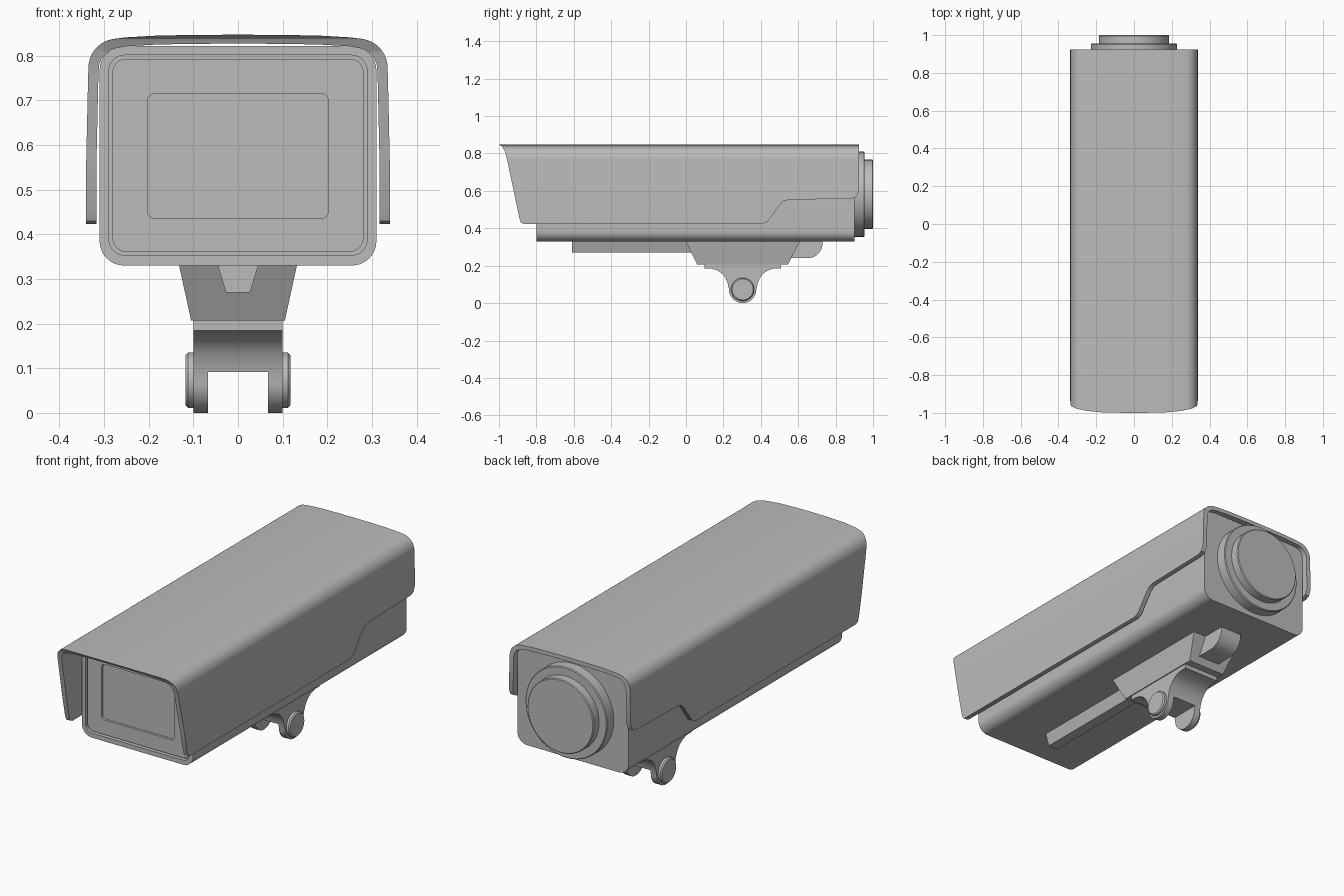
import bpy, bmesh, math
from mathutils import Matrix

old = bpy.data.objects.get("Cube")
if old:
    bpy.data.objects.remove(old, do_unlink=True)

GREY = (0.5, 0.5, 0.5, 1)
mat = bpy.data.materials.new("plain grey")
mat.use_nodes = True
mat.diffuse_color = GREY
mat.node_tree.nodes["Principled BSDF"].inputs["Base Color"].default_value = GREY


def finish(name, bm, angle=35):
    bmesh.ops.recalc_face_normals(bm, faces=bm.faces)
    me = bpy.data.meshes.new(name)
    bm.to_mesh(me)
    bm.free()
    ob = bpy.data.objects.new(name, me)
    bpy.context.collection.objects.link(ob)
    me.materials.append(mat)
    smooth(ob, angle)
    return ob


def smooth(ob, angle=35):
    bpy.ops.object.select_all(action='DESELECT')
    ob.select_set(True)
    bpy.context.view_layer.objects.active = ob
    bpy.ops.object.shade_smooth_by_angle(angle=math.radians(angle))


def loft(name, rings, angle=35):
    """Skin a list of equal-length point rings and cap both ends."""
    bm = bmesh.new()
    loops = [[bm.verts.new(p) for p in ring] for ring in rings]
    n = len(loops[0])
    for a, b in zip(loops, loops[1:]):
        for i in range(n):
            j = (i + 1) % n
            bm.faces.new((a[i], a[j], b[j], b[i]))
    bm.faces.new(loops[0])
    bm.faces.new(loops[-1])
    return finish(name, bm, angle)


def extrude_x(name, outline, half):
    return loft(name, [[(x, y, z) for y, z in outline] for x in (-half, half)])


def rounded(hx, z0, z1, r, y, steps=8):
    """Rounded rectangle in the xz plane."""
    pts = []
    for k, (sx, cz) in enumerate([(1, z1 - r), (-1, z1 - r), (-1, z0 + r), (1, z0 + r)]):
        for i in range(steps + 1):
            a = math.pi / 2 * (k + i / steps)
            pts.append((sx * (hx - r) + r * math.cos(a), y, cz + r * math.sin(a)))
    return pts


def rect(hx, y0, y1, z):
    return [(-hx, y0, z), (hx, y0, z), (hx, y1, z), (-hx, y1, z)]


def cylinder(name, radius, start, end, axis, bevel=0.006):
    """Disc along 'x' or 'y' with a small chamfer on its outer end."""
    rings = []
    for pos, r in ((start, radius), (end - math.copysign(bevel, end - start), radius),
                   (end, radius - bevel)):
        ring = []
        for i in range(48):
            a = math.tau * i / 48
            u, v = r * math.cos(a), r * math.sin(a)
            ring.append((u, pos, 0.582 + v) if axis == 'y' else (pos, 0.303 + u, 0.073 + v))
        rings.append(ring)
    return loft(name, rings, 30)


def boolean(ob, cutter, operation):
    cutter.hide_render = True
    mod = ob.modifiers.new("cut", 'BOOLEAN')
    mod.operation, mod.object, mod.solver = operation, cutter, 'EXACT'
    bpy.ops.object.select_all(action='DESELECT')
    ob.select_set(True)
    bpy.context.view_layer.objects.active = ob
    bpy.ops.object.modifier_apply(modifier=mod.name)
    bpy.data.objects.remove(cutter, do_unlink=True)
    smooth(ob)


# Housing with a sealed groove and recessed window in the front
loft("housing", [
    rounded(0.31, 0.33, 0.822, 0.055, 0.9),
    rounded(0.31, 0.33, 0.822, 0.055, -0.8),
    rounded(0.289, 0.353, 0.801, 0.035, -0.8),
    rounded(0.289, 0.353, 0.801, 0.035, -0.78),
    rounded(0.281, 0.361, 0.793, 0.03, -0.78),
    rounded(0.281, 0.361, 0.793, 0.03, -0.795),
    rounded(0.203, 0.435, 0.715, 0.018, -0.795),
    rounded(0.203, 0.435, 0.715, 0.018, -0.783),
])


# Sunshield: arched channel trimmed to its side outline
def arch(side, top, corner, low):
    half = [(side, low), (side, 0.56), (side - 0.004, 0.74)]
    cx, cz = side - 0.005 - corner, top - 0.009 - corner
    half += [(cx + corner * math.cos(a), cz + corner * math.sin(a))
             for a in (math.pi / 2 * i / 10 for i in range(10))]
    half += [(0.25, top - 0.006), (0.18, top - 0.002), (0.09, top - 0.0005)]
    return half + [(0, top)] + [(-x, z) for x, z in reversed(half)]


section = arch(0.34, 0.847, 0.065, 0.3) + arch(0.317, 0.827, 0.05, 0.3)[::-1]
shield = loft("sunshield", [[(x, y, z) for x, z in section] for y in (-1.1, 1.1)])
trim = extrude_x("shield_trim", [
    (-1, 0.9), (-1, 0.847), (-0.982, 0.837), (-0.968, 0.81), (-0.955, 0.76),
    (-0.89, 0.45), (-0.882, 0.43), (-0.865, 0.423), (0.41, 0.423), (0.435, 0.435),
    (0.505, 0.53), (0.525, 0.547), (0.55, 0.552), (0.89, 0.56), (0.912, 0.57),
    (0.925, 0.6), (0.925, 0.9)], 0.5)
boolean(shield, trim, 'INTERSECT')

# Round rear cover
cylinder("rear_flange", 0.228, 0.89, 0.955, 'y', 0.004)
cylinder("rear_cap", 0.185, 0.94, 1.0, 'y', 0.004)

# Underside rail and rear block
loft("bottom_rail", [rect(0.047, -0.61, 0.6, 0.335), rect(0.027, -0.61, 0.6, 0.27)])
curve = [(0.65 + 0.08 * math.sin(a), 0.32 - 0.08 * math.cos(a))
         for a in (math.pi / 2 * i / 8 for i in range(9))]
extrude_x("rear_block", [(0.5, 0.335), (0.5, 0.24)] + curve + [(0.73, 0.335)], 0.06)

# Mounting foot
loft("mount_base", [rect(0.133, -0.005, 0.612, 0.335), rect(0.105, 0.06, 0.545, 0.207)])
loft("mount_plate", [rect(0.1, 0.1, 0.507, 0.21), rect(0.1, 0.1, 0.507, 0.185)])

# Forked hinge: flared neck running into a round eye
neck = [(0.2, 0.188), (0.165, 0.184), (0.135, 0.175), (0.11, 0.158),
        (0.092, 0.135), (0.08, 0.105)]
eye = [(0.073 * math.cos(a), 0.073 + 0.073 * math.sin(a))
       for a in (-math.pi * i / 24 for i in range(25))]
outline = neck + eye + [(-y, z) for y, z in reversed(neck)]
hinge = extrude_x("hinge_fork", [(0.303 + y, z) for y, z in outline], 0.1)
slot = loft("hinge_slot", [rect(0.067, 0, 0.6, -0.1), rect(0.067, 0, 0.6, 0.092)])
boolean(hinge, slot, 'DIFFERENCE')

# Hinge pins on both sides
for side, sign in (("left", 1), ("right", -1)):
    cylinder(side + "_hinge_pin", 0.062, sign * 0.09, sign * 0.118, 'x')
